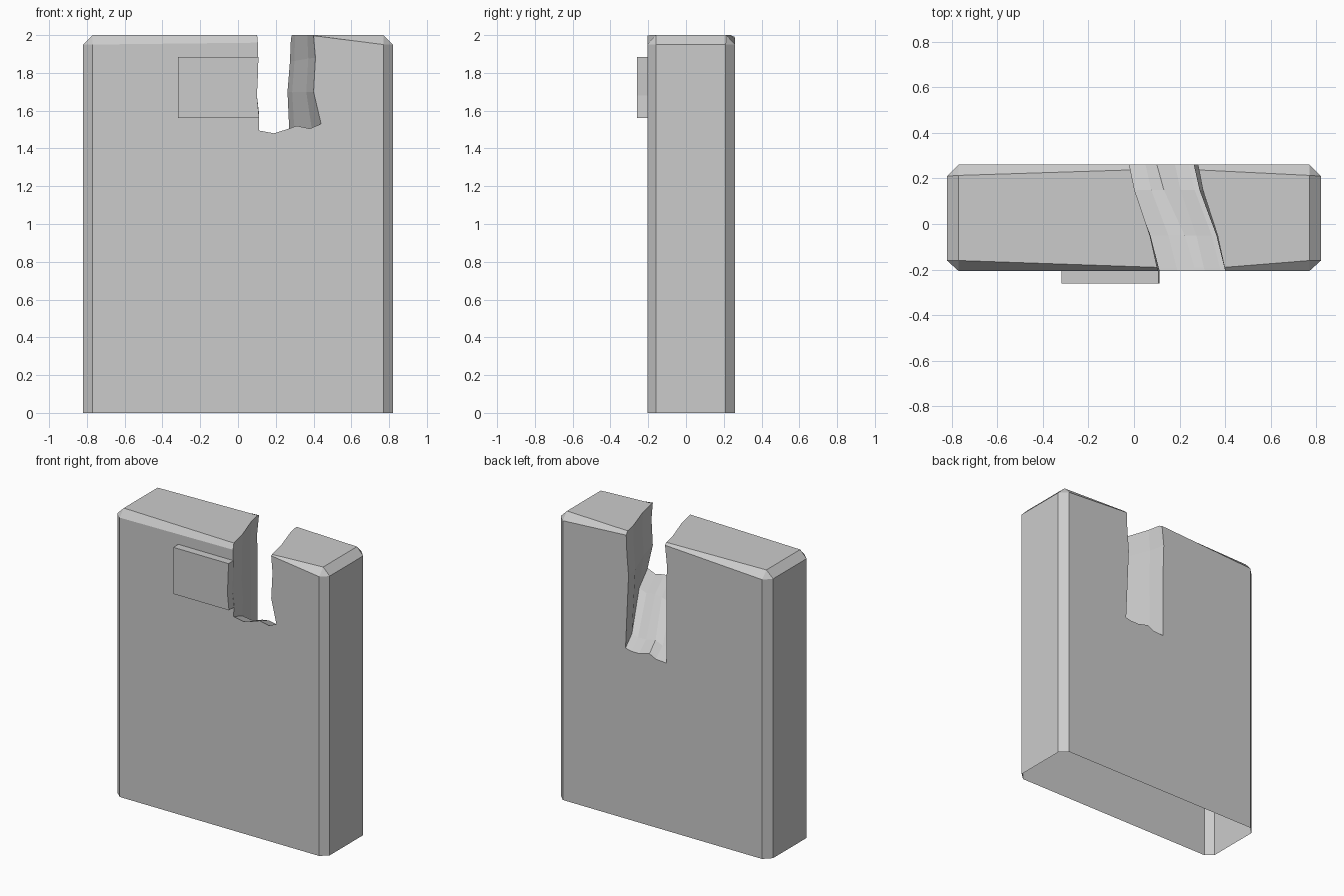
import bpy, bmesh

if "Cube" in bpy.data.objects:
    bpy.data.objects.remove(bpy.data.objects["Cube"])

FRONT, BACK = -0.205, 0.26

# Broken notch outline (x, z) on the front and back faces, left lip round to right lip
front_notch = [(.105, 1.96), (.105, 1.85), (.10, 1.68), (.112, 1.58), (.11, 1.495),
               (.19, 1.48), (.27, 1.505), (.31, 1.52), (.38, 1.505), (.44, 1.53),
               (.40, 1.70), (.41, 1.88), (.40, 1.997)]
back_notch = [(-.02, 1.99), (-.035, 1.85), (-.03, 1.68), (-.03, 1.50), (-.03, 1.17),
              (.05, 1.175), (.10, 1.20), (.18, 1.18), (.24, 1.18), (.285, 1.19),
              (.262, 1.70), (.275, 1.86), (.28, 1.98)]
# Stations through the thickness: y, sideways blend, height blend
stations = [(FRONT, 0, 0), (-.19, .03, .02), (-.05, .28, .20), (.15, .82, .85),
            (.237, .96, .97), (BACK, 1, 1)]


def finish(bm, name):
    bmesh.ops.recalc_face_normals(bm, faces=bm.faces)
    mesh = bpy.data.meshes.new(name)
    bm.to_mesh(mesh)
    bm.free()
    obj = bpy.data.objects.new(name, mesh)
    bpy.context.collection.objects.link(obj)
    return obj


# Slab: open at the bottom, chamfered, with a slanted broken notch
bm = bmesh.new()
rows = []
for i, (y, fx, fz) in enumerate(stations):
    row = []
    for k, ((ax, az), (bx, bz)) in enumerate(zip(front_notch, back_notch)):
        x, z = ax + (bx - ax) * fx, az + (bz - az) * fz
        if k in (0, len(front_notch) - 1) and 0 < i < len(stations) - 1:
            z = 2.0
        row.append(bm.verts.new((x, y, z)))
    rows.append(row)
for a, b in zip(rows, rows[1:]):
    for k in range(len(a) - 1):
        bm.faces.new((a[k], a[k + 1], b[k + 1], b[k]))

corner = {}
for s, lip in ((-1, 0), (1, -1)):
    def ring(z):
        return [bm.verts.new((s * x, y, z)) for x, y in
                ((.77, FRONT), (.82, -.16), (.82, .21), (.77, BACK))]
    low, high = ring(0), ring(1.95)
    tf = bm.verts.new((s * .77, -.16, 2))
    tb = bm.verts.new((s * .77, .213, 2))
    edge = [r[lip] for r in rows]
    for k in range(3):                                    # side and corner strips
        bm.faces.new((low[k], low[k + 1], high[k + 1], high[k]))
    bm.faces.new((high[0], high[1], tf))                  # corner facets
    bm.faces.new((high[2], high[3], tb))
    bm.faces.new((high[1], high[2], tb, tf))              # top chamfers
    bm.faces.new((high[0], tf, edge[1], edge[0]))
    bm.faces.new((high[3], tb, edge[-2], edge[-1]))
    bm.faces.new([tf, tb] + edge[-2:0:-1])                # top
    corner[s] = low, high
for idx, row in ((0, rows[0]), (3, rows[-1])):            # front and back faces
    bm.faces.new([corner[-1][1][idx], corner[-1][0][idx],
                  corner[1][0][idx], corner[1][1][idx]] + row[::-1])
finish(bm, "stone_slab")

# Plate on the front, its right end broken along the notch
bm = bmesh.new()
outline = [(-.318, 1.56), (.112, 1.56), (.10, 1.68), (.106, 1.80), (.108, 1.885), (-.318, 1.885)]
face = bm.faces.new([bm.verts.new((x, FRONT, z)) for x, z in outline])
ext = bmesh.ops.extrude_face_region(bm, geom=[face], use_keep_orig=True)
bmesh.ops.translate(bm, vec=(0, -.055, 0),
                    verts=[g for g in ext["geom"] if isinstance(g, bmesh.types.BMVert)])
bm.faces.remove(face)
finish(bm, "front_plate")
